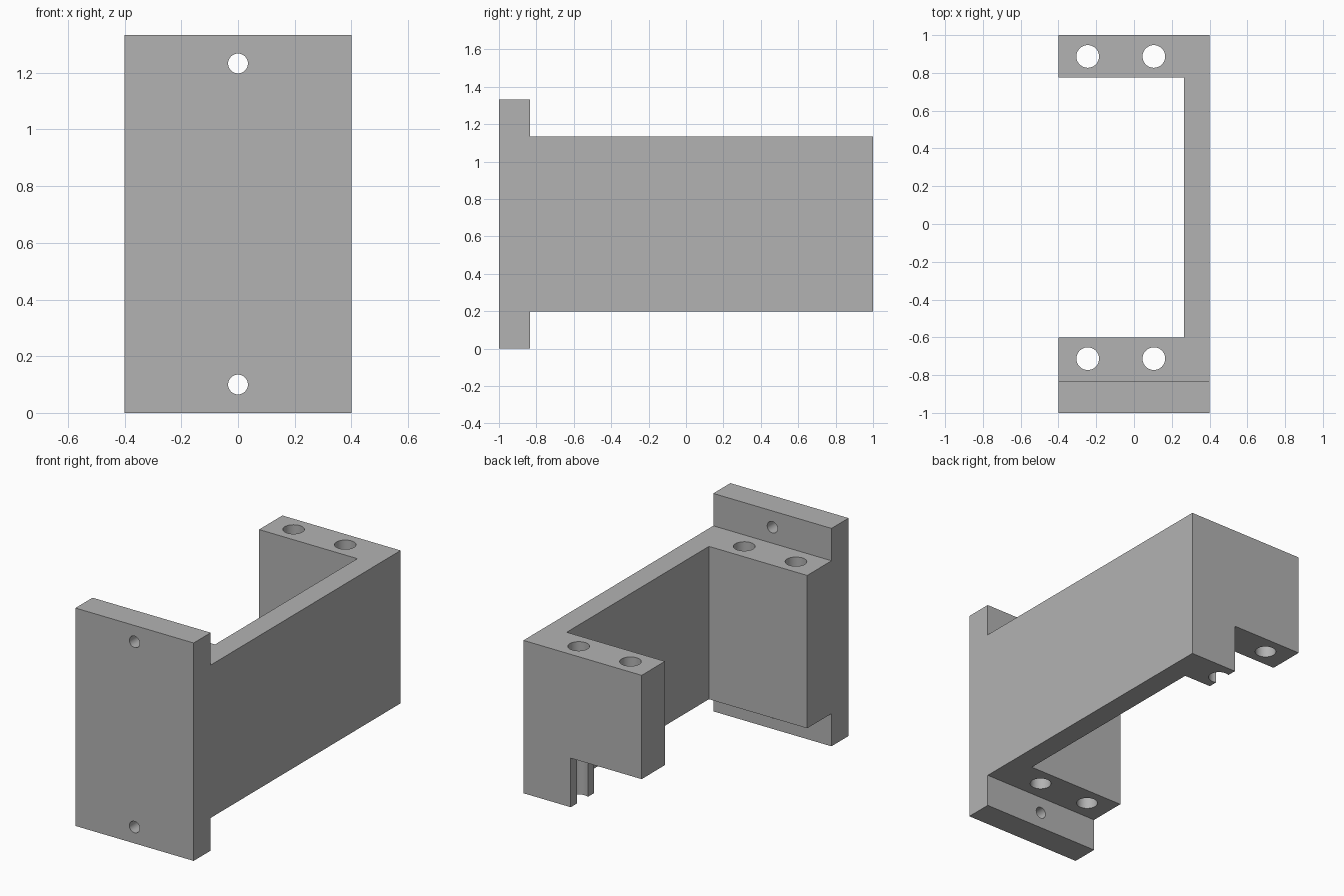
import bpy
import bmesh
import math
from mathutils import Matrix, Vector

default = bpy.data.objects.get("Cube")
if default:
    bpy.data.objects.remove(default, do_unlink=True)

# Main dimensions
HALF_W, HALF_L, HEIGHT = 0.4, 1.0, 1.333
LOW, HIGH = 0.2, 1.135          # channel bottom and top
PLATE_Y = -0.835                # back of the mounting plate
WALL_X = 0.265                  # inner face of the side wall
FRONT_IN, BACK_IN = -0.6, 0.775  # inner faces of the two blocks

grey = bpy.data.materials.new("plain_grey")
grey.use_nodes = True
colour = (0.45, 0.45, 0.45, 1)
grey.diffuse_color = colour
grey.node_tree.nodes["Principled BSDF"].inputs["Base Color"].default_value = colour


def make_object(name, bm):
    bmesh.ops.recalc_face_normals(bm, faces=bm.faces)
    mesh = bpy.data.meshes.new(name)
    bm.to_mesh(mesh)
    bm.free()
    mesh.materials.append(grey)
    obj = bpy.data.objects.new(name, mesh)
    bpy.context.collection.objects.link(obj)
    return obj


def prism(name, outline, bottom, top):
    bm = bmesh.new()
    face = bm.faces.new([bm.verts.new((x, y, bottom)) for x, y in outline])
    moved = bmesh.ops.extrude_face_region(bm, geom=[face])["geom"]
    verts = [v for v in moved if isinstance(v, bmesh.types.BMVert)]
    bmesh.ops.translate(bm, verts=verts, vec=(0, 0, top - bottom))
    return make_object(name, bm)


def box(name, x0, x1, y0, y1, z0, z1):
    return prism(name, [(x0, y0), (x1, y0), (x1, y1), (x0, y1)], z0, z1)


def cylinder(name, centre, radius, depth, along_y=False):
    bm = bmesh.new()
    turn = Matrix.Rotation(math.pi / 2 if along_y else 0, 4, "X")
    bmesh.ops.create_cone(bm, cap_ends=True, segments=48, radius1=radius, radius2=radius,
                          depth=depth, matrix=Matrix.Translation(Vector(centre)) @ turn)
    return make_object(name, bm)


def combine(target, tool, operation):
    tool.hide_render = True
    mod = target.modifiers.new(operation.lower(), "BOOLEAN")
    mod.operation, mod.solver, mod.object = operation, "EXACT", tool
    bpy.context.view_layer.objects.active = target
    bpy.ops.object.modifier_apply(modifier=mod.name)
    bpy.data.objects.remove(tool, do_unlink=True)


# C-shaped channel: side wall with a block at each end
bracket = prism("bracket", [
    (-HALF_W, -HALF_L), (HALF_W, -HALF_L), (HALF_W, HALF_L), (-HALF_W, HALF_L),
    (-HALF_W, BACK_IN), (WALL_X, BACK_IN), (WALL_X, FRONT_IN), (-HALF_W, FRONT_IN),
], LOW, HIGH)

# Taller mounting plate across the front
combine(bracket, box("plate", -HALF_W, HALF_W, -HALF_L, PLATE_Y, 0, HEIGHT), "UNION")

# Notch under the back block
combine(bracket, box("notch", -0.5, 0.08, 0.7, 1.1, 0, 0.5), "DIFFERENCE")

# Vertical bolt holes through both blocks
for y in (-0.713, 0.887):
    for x in (-0.245, 0.105):
        combine(bracket, cylinder("bolt_hole", (x, y, 0.7), 0.06, 2), "DIFFERENCE")

# Screw holes through the mounting plate
for z in (0.1, HEIGHT - 0.1):
    combine(bracket, cylinder("screw_hole", (0, -0.9, z), 0.035, 0.5, True), "DIFFERENCE")

# Smooth hole walls, crisp edges
bpy.ops.object.select_all(action="DESELECT")
bracket.select_set(True)
bpy.context.view_layer.objects.active = bracket
bpy.ops.object.shade_smooth_by_angle(angle=math.radians(30))
